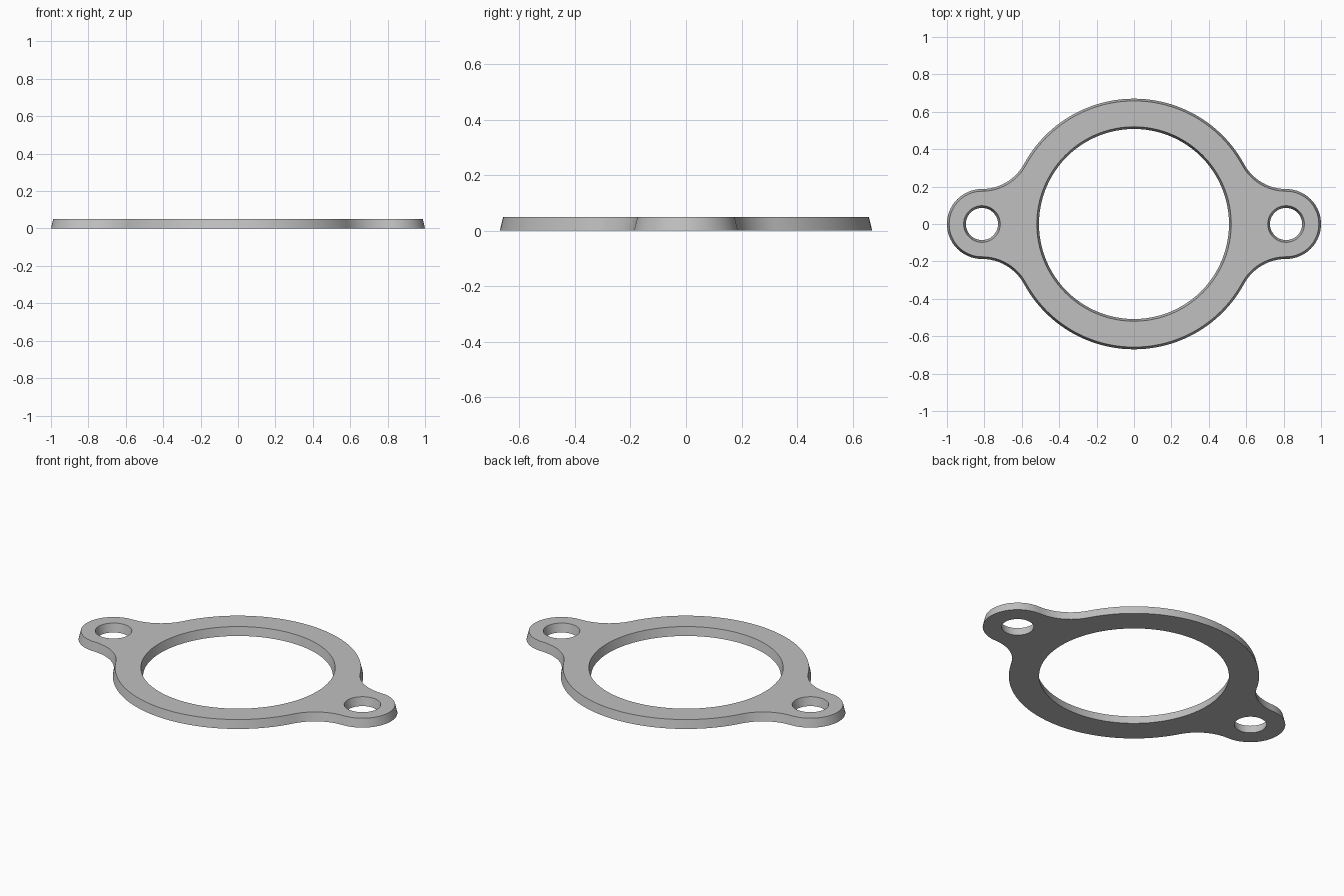
import bpy, bmesh, math

if "Cube" in bpy.data.objects:
    bpy.data.objects.remove(bpy.data.objects["Cube"])

HEIGHT = 0.05
DRAFT = 0.012                       # walls lean in by this much at the top
RING_R, BORE_R = 0.67, 0.508        # main ring
EAR_X, EAR_R, BOLT_R = 0.813, 0.187, 0.086   # bolt ears
# Fillet that is tangent to the ring and to the top of the ear
FILLET_R = (EAR_X**2 + EAR_R**2 - RING_R**2) / (2 * (RING_R - EAR_R))
JOIN = math.atan2(EAR_R + FILLET_R, EAR_X)


def arc(cx, cy, r, a0, a1, n):
    return [(cx + r * math.cos(a0 + (a1 - a0) * i / n),
             cy + r * math.sin(a0 + (a1 - a0) * i / n)) for i in range(n + 1)]


def outline(d):
    """Closed outer outline, inset by d: one quarter mirrored twice."""
    q = arc(EAR_X, 0, EAR_R - d, 0, math.pi / 2, 16)
    q += arc(EAR_X, EAR_R + FILLET_R, FILLET_R + d,
             1.5 * math.pi, math.pi + JOIN, 12)[1:]
    q += arc(0, 0, RING_R - d, JOIN, math.pi / 2, 24)[1:]
    half = q + [(-x, y) for x, y in reversed(q[:-1])]
    return half + [(x, -y) for x, y in reversed(half[1:-1])]


def circle(cx, r, n):
    return arc(cx, 0, r, 0, 2 * math.pi, n)[:-1]


def profiles(d):
    return [outline(d), circle(0, BORE_R + d, 96),
            circle(EAR_X, BOLT_R + d, 48), circle(-EAR_X, BOLT_R + d, 48)]


bm = bmesh.new()
caps = ([], [])
for low, high in zip(profiles(0), profiles(DRAFT)):
    # Drafted wall of the outline or of a hole
    b = [bm.verts.new((x, y, 0)) for x, y in low]
    t = [bm.verts.new((x, y, HEIGHT)) for x, y in high]
    n = len(b)
    for i in range(n):
        j = (i + 1) % n
        bm.faces.new((b[i], b[j], t[j], t[i]))
        caps[0].append(bm.edges.get((b[i], b[j])))
        caps[1].append(bm.edges.get((t[i], t[j])))

# Flat bottom and top faces with the holes left open
for edges, z in zip(caps, (-1, 1)):
    bmesh.ops.triangle_fill(bm, edges=edges, use_beauty=True, normal=(0, 0, z))
bmesh.ops.recalc_face_normals(bm, faces=bm.faces)

mesh = bpy.data.meshes.new("flange_plate")
bm.to_mesh(mesh)
bm.free()
plate = bpy.data.objects.new("flange_plate", mesh)
bpy.context.collection.objects.link(plate)

grey = bpy.data.materials.new("plain grey")
grey.diffuse_color = (0.53, 0.53, 0.53, 1)
grey.use_nodes = True
grey.node_tree.nodes["Principled BSDF"].inputs["Base Color"].default_value = grey.diffuse_color
mesh.materials.append(grey)

bpy.context.view_layer.objects.active = plate
plate.select_set(True)
bpy.ops.object.shade_smooth_by_angle(angle=math.radians(30))
